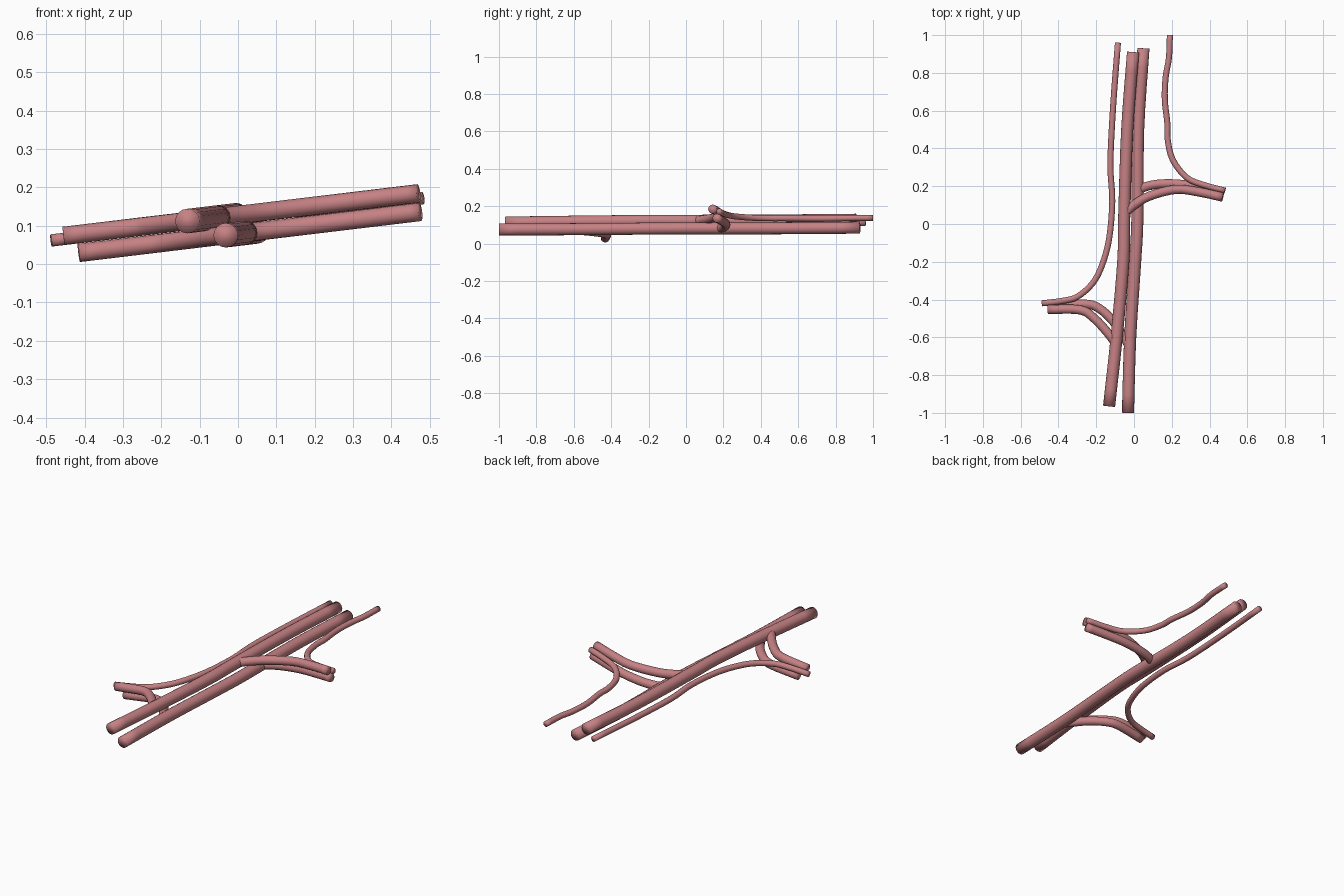
import bpy, bmesh, math
from mathutils import Vector

if "Cube" in bpy.data.objects:
    bpy.data.objects.remove(bpy.data.objects["Cube"])

SLOPE = 0.12   # the whole bundle leans: z rises with x
SIDES = 16

mat = bpy.data.materials.new("vessel pink")
mat.diffuse_color = (0.56, 0.22, 0.23, 1)
mat.use_nodes = True
mat.node_tree.nodes["Principled BSDF"].inputs["Base Color"].default_value = mat.diffuse_color


def smooth_path(pts, steps=4):
    """Catmull-Rom spline through the points."""
    p = [pts[0] * 2 - pts[1]] + pts + [pts[-1] * 2 - pts[-2]]
    out = []
    for i in range(1, len(p) - 2):
        a, b, c, d = p[i - 1:i + 3]
        for k in range(steps):
            t = k / steps
            out.append(0.5 * (2 * b + (c - a) * t + (2 * a - 5 * b + 4 * c - d) * t * t
                              + (3 * b - a - 3 * c + d) * t ** 3))
    return out + [pts[-1]]


def tube(name, radius, height, xy):
    """Closed round tube along an xy path lying on the leaning plane."""
    path = smooth_path([Vector((x, y, height + SLOPE * x)) for x, y in xy])
    bm = bmesh.new()
    rings = []
    for i, c in enumerate(path):
        t = (path[min(i + 1, len(path) - 1)] - path[max(i - 1, 0)]).normalized()
        side = t.cross(Vector((0, 0, 1))).normalized()
        up = side.cross(t)
        rings.append([bm.verts.new(c + radius * (math.cos(a) * side + math.sin(a) * up))
                      for a in (2 * math.pi * k / SIDES for k in range(SIDES))])
    for r, s in zip(rings, rings[1:]):
        for k in range(SIDES):
            n = (k + 1) % SIDES
            bm.faces.new((r[k], r[n], s[n], s[k]))
    bm.faces.new(rings[0])
    bm.faces.new(rings[-1])
    bmesh.ops.recalc_face_normals(bm, faces=bm.faces)
    for f in bm.faces:
        f.smooth = True
    me = bpy.data.meshes.new(name)
    bm.to_mesh(me)
    bm.free()
    me.materials.append(mat)
    bpy.context.collection.objects.link(bpy.data.objects.new(name, me))


# two long main vessels
tube("upper_main_vessel", 0.032, 0.128,
     [(-0.132, -0.965), (-0.092, -0.6), (-0.057, -0.2), (-0.052, 0.03), (-0.036, 0.5), (-0.005, 0.91)])
tube("lower_main_vessel", 0.032, 0.079,
     [(-0.032, -1.0), (-0.02, -0.6), (0.006, -0.2), (0.018, 0.03), (0.022, 0.5), (0.05, 0.93)])

# right pair of branches
tube("upper_right_branch", 0.024, 0.128,
     [(-0.045, 0.06), (0.0, 0.1), (0.08, 0.147), (0.22, 0.183), (0.34, 0.17), (0.47, 0.142)])
tube("lower_right_branch", 0.024, 0.079,
     [(0.01, 0.17), (0.06, 0.197), (0.14, 0.212), (0.25, 0.21), (0.36, 0.19), (0.475, 0.165)])

# left pair of branches
tube("upper_left_branch", 0.024, 0.128,
     [(-0.455, -0.452), (-0.285, -0.455), (-0.21, -0.5), (-0.14, -0.575), (-0.09, -0.64)])
tube("lower_left_branch", 0.024, 0.079,
     [(-0.415, -0.432), (-0.25, -0.425), (-0.18, -0.45), (-0.11, -0.515), (-0.06, -0.59), (-0.022, -0.65)])

# thin side strands
tube("right_thin_strand", 0.016, 0.114,
     [(0.19, 1.0), (0.185, 0.88), (0.168, 0.78), (0.163, 0.66), (0.177, 0.53), (0.178, 0.45),
      (0.205, 0.34), (0.28, 0.245), (0.375, 0.205), (0.482, 0.177)])
tube("left_thin_strand", 0.016, 0.12,
     [(-0.085, 0.96), (-0.11, 0.63), (-0.125, 0.32), (-0.115, 0.12), (-0.132, -0.08), (-0.17, -0.22),
      (-0.22, -0.315), (-0.3, -0.385), (-0.38, -0.407), (-0.487, -0.42)])
